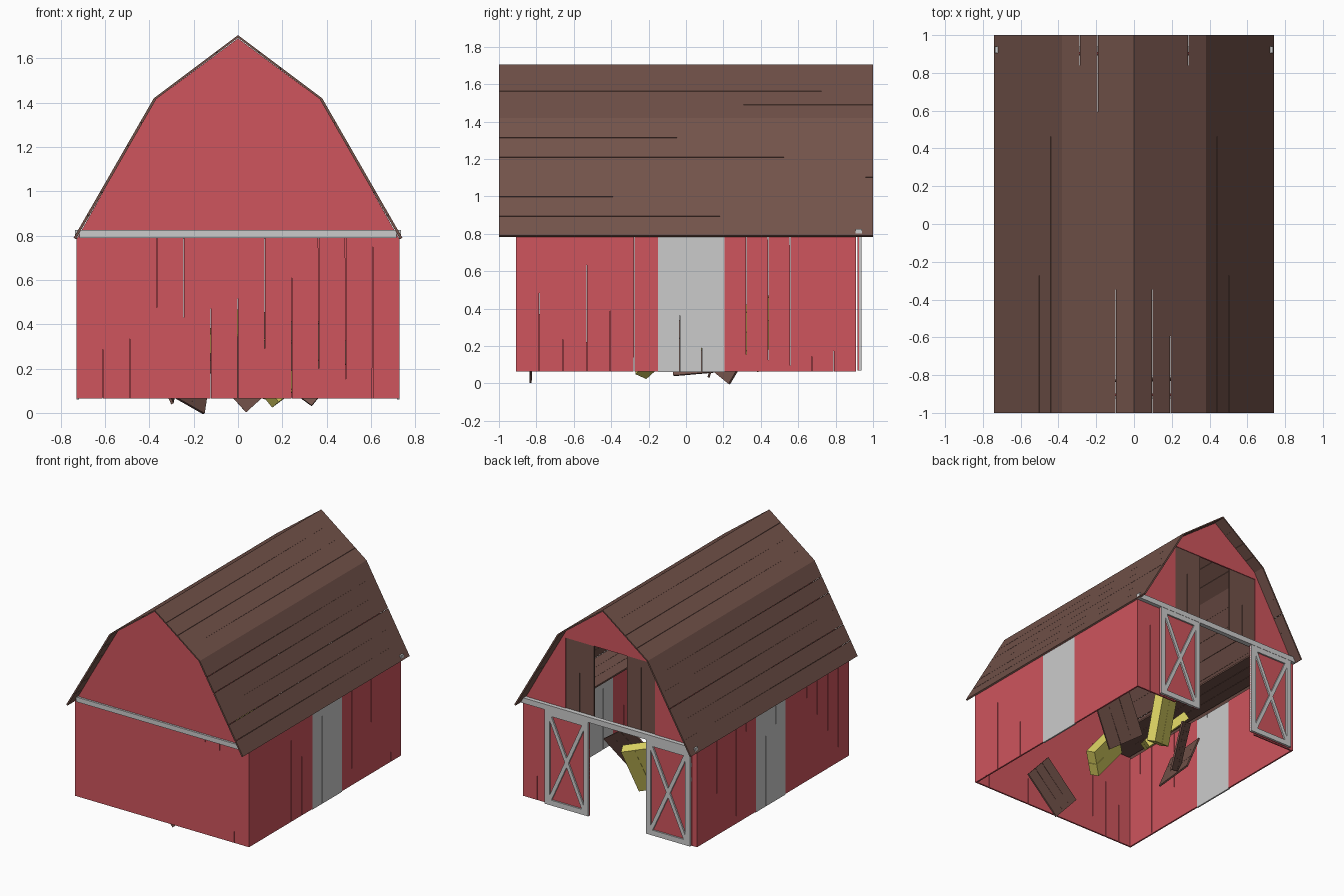
import bpy, bmesh, math, random
from mathutils import Vector, Matrix, Euler

if "Cube" in bpy.data.objects:
    bpy.data.objects.remove(bpy.data.objects["Cube"])

random.seed(4)

def material(name, rgb):
    m = bpy.data.materials.new(name)
    m.diffuse_color = (*rgb, 1)
    m.use_nodes = True
    m.node_tree.nodes["Principled BSDF"].inputs["Base Color"].default_value = m.diffuse_color
    return m

RED = material("barn_red", (0.62, 0.09, 0.11))
BROWN = material("old_wood", (0.17, 0.085, 0.068))
YELLOW = material("hay_yellow", (0.75, 0.68, 0.13))

def finish(name, bm, mat):
    bmesh.ops.recalc_face_normals(bm, faces=bm.faces)
    me = bpy.data.meshes.new(name)
    bm.to_mesh(me)
    bm.free()
    if mat:
        me.materials.append(mat)
    ob = bpy.data.objects.new(name, me)
    bpy.context.collection.objects.link(ob)
    return ob

def add_prism(bm, pts, depth):
    a = [bm.verts.new(p) for p in pts]
    b = [bm.verts.new(Vector(p) + depth) for p in pts]
    bm.faces.new(a)
    bm.faces.new(b[::-1])
    for i in range(len(pts)):
        j = (i + 1) % len(pts)
        bm.faces.new((a[i], b[i], b[j], a[j]))

def planks(name, corner, across, along, count, depth, mat):
    """A panel of boards whose joints open into a fine crack at one end."""
    bm = bmesh.new()
    o, u, v, d = (Vector(k) for k in (corner, across, along, depth))
    gap = u.normalized() * 0.003
    for i in range(count):
        a, b = o + u * i / count, o + u * (i + 1) / count
        g0, g1 = (gap, gap * 0) if random.random() < 0.6 else (gap * 0, gap)
        if i == count - 1:
            g0 = g1 = gap * 0
        add_prism(bm, [a, b - g0, b - g1 + v, a + v], d)
    return finish(name, bm, mat)

def box(name, lo, hi, mat=None):
    bm = bmesh.new()
    add_prism(bm, [(lo[0], lo[1], lo[2]), (hi[0], lo[1], lo[2]),
                   (hi[0], lo[1], hi[2]), (lo[0], lo[1], hi[2])],
              Vector((0, hi[1] - lo[1], 0)))
    return finish(name, bm, mat)

W, L, Z0, Z1 = 0.73, 0.91, 0.065, 0.79
UP = (0, 0, Z1 - Z0)

# side walls, each with a grey board door
for s, side in ((1, "right"), (-1, "left")):
    inward = (-0.012 * s, 0, 0)
    planks(side + "_wall_front", (W * s, -L, Z0), (0, L - 0.15, 0), UP, 6, inward, RED)
    planks(side + "_wall_back", (W * s, 0.205, Z0), (0, L - 0.205, 0), UP, 6, inward, RED)
    planks(side + "_door", (W * s, -0.15, Z0 - 0.005), (0, 0.355, 0), UP, 3, inward, None)

# front wall, and back wall with a wide entrance
planks("front_wall", (-W, -L, Z0), (2 * W, 0, 0), UP, 12, (0, 0.012, 0), RED)
for s, side in ((1, "right"), (-1, "left")):
    planks("back_wall_" + side, (W * s, L, Z0), (-0.36 * s, 0, 0), UP, 3, (0, -0.012, 0), RED)

# gable ends, the back one with a loft opening
top = [(0.725, 0.79), (0.378, 1.41), (0, 1.69), (-0.378, 1.41), (-0.725, 0.79)]
notch = [(-0.375, 0.79), (-0.375, 1.36), (0.375, 1.36), (0.375, 0.79)]
for name, y, outline in (("front_gable", -L, top), ("back_gable", L - 0.012, top + notch)):
    bm = bmesh.new()
    add_prism(bm, [(x, y, z) for x, z in outline], Vector((0, 0.012, 0)))
    finish(name, bm, RED)

# loft shutters
for s, side in ((1, "right"), (-1, "left")):
    planks("loft_shutter_" + side, (0.375 * s, L - 0.005, 0.79), (-0.235 * s, 0, 0),
           (0, 0, 0.57), 2, (0, -0.012, 0), BROWN)

# gambrel roof boards
for s, side in ((1, "right"), (-1, "left")):
    planks("roof_lower_" + side, (0.742 * s, -1, 0.79), (-0.362 * s, 0, 0.63),
           (0, 2, 0), 6, (-0.010 * s, 0, -0.006), BROWN)
    planks("roof_upper_" + side, (0.38 * s, -1, 1.42), (-0.38 * s, 0, 0.285),
           (0, 2, 0), 4, (0, 0, -0.012), BROWN)

# loft floor strips along both eaves
for s, side in ((1, "right"), (-1, "left")):
    planks("loft_floor_" + side, (0.70 * s, -L + 0.02, 0.795), (-0.27 * s, 0, 0),
           (0, 1.78, 0), 3, (0, 0, 0.012), BROWN)

# grey rails under the gables
box("front_rail", (-0.715, -0.925, 0.79), (0.715, -0.905, 0.826))
box("back_rail", (-0.735, 0.905, 0.785), (0.735, 0.94, 0.826))

# sliding back doors: red panel, grey frame and cross brace
def barn_door(side, x0, x1):
    z0, z1, y, t = 0.07, 0.785, 0.916, 0.04
    box("door_panel_" + side, (x0, y, z0), (x1, y + 0.01, z1), RED)
    bm = bmesh.new()
    d = Vector((0, 0.022, 0))
    bars = [((x0 + t / 2, z0), (x0 + t / 2, z1)), ((x1 - t / 2, z0), (x1 - t / 2, z1)),
            ((x0 + t, z0 + t / 2), (x1 - t, z0 + t / 2)),
            ((x0 + t, z1 - t / 2), (x1 - t, z1 - t / 2)),
            ((x0 + t, z0 + t), (x1 - t, z1 - t)), ((x0 + t, z1 - t), (x1 - t, z0 + t))]
    for i, (a, b) in enumerate(bars):
        w = t if i < 4 else 0.028
        a, b = Vector((a[0], y, a[1])), Vector((b[0], y, b[1]))
        n = (b - a).normalized().cross(Vector((0, 1, 0))) * w / 2
        add_prism(bm, [a - n, b - n, b + n, a + n], d)
    finish("door_frame_" + side, bm, None)

barn_door("right", 0.165, 0.53)
barn_door("left", -0.69, -0.32)

# loose boards and hay lying inside
def loose(name, loc, rot, size, mat, count):
    x, y, z = size
    ob = planks(name, (-x / 2, -y / 2, -z / 2), (x, 0, 0), (0, y, 0), count, (0, 0, z), mat)
    ob.location = loc
    ob.rotation_euler = [math.radians(r) for r in rot]

loose("loose_board_front", (0.08, -0.825, 0.23), (88, 48, 0), (0.28, 0.37, 0.012), BROWN, 3)
loose("loose_board_left", (-0.36, 0.08, 0.20), (12, 65, 10), (0.32, 0.32, 0.012), BROWN, 3)
loose("loose_board_back", (-0.22, 0.26, 0.20), (70, 25, 35), (0.24, 0.36, 0.012), BROWN, 3)
loose("loose_board_right", (0.31, 0.20, 0.25), (65, 35, -15), (0.32, 0.34, 0.012), BROWN, 3)
loose("hay_back", (0.07, 0.40, 0.27), (70, 15, 20), (0.20, 0.38, 0.07), YELLOW, 2)
loose("hay_middle", (-0.08, 0.25, 0.28), (40, 20, 60), (0.18, 0.36, 0.06), YELLOW, 2)
loose("hay_front", (0.13, -0.18, 0.22), (65, -30, 40), (0.20, 0.34, 0.07), YELLOW, 2)
